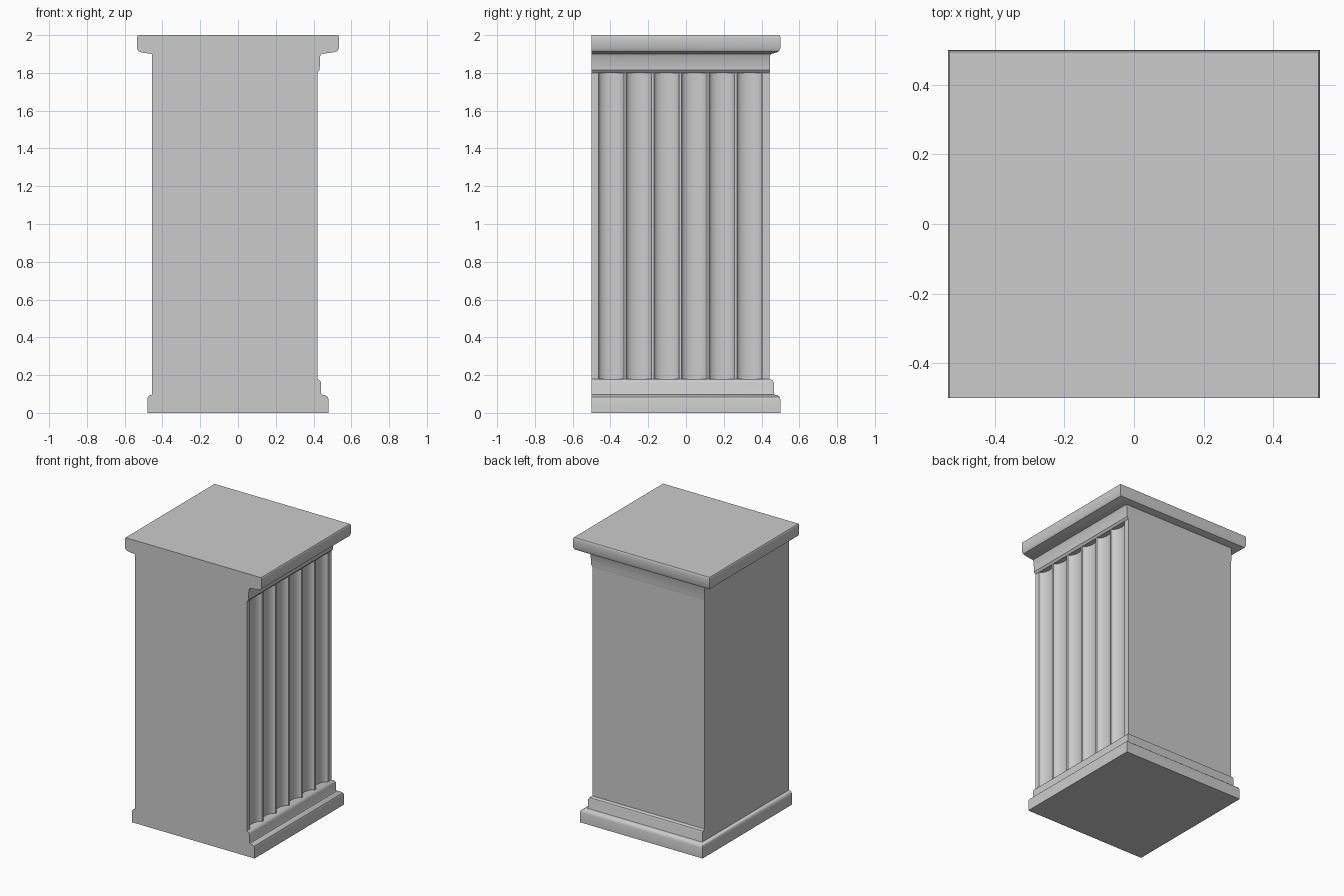
import bpy, bmesh, math

cube = bpy.data.objects.get("Cube")
if cube:
    bpy.data.objects.remove(cube, do_unlink=True)

FRONT = -0.5

stone = bpy.data.materials.new("grey_stone")
stone.use_nodes = True
COLOUR = (0.6, 0.6, 0.6, 1)
stone.diffuse_color = COLOUR
stone.node_tree.nodes["Principled BSDF"].inputs["Base Color"].default_value = COLOUR


def loft(name, rings):
    """Skin a stack of matching outlines and close both ends."""
    bm = bmesh.new()
    loops = [[bm.verts.new(p) for p in ring] for ring in rings]
    n = len(loops[0])
    for low, high in zip(loops, loops[1:]):
        for i in range(n):
            j = (i + 1) % n
            bm.faces.new((low[i], low[j], high[j], high[i]))
    bm.faces.new(loops[0][::-1])
    bm.faces.new(loops[-1])
    bmesh.ops.recalc_face_normals(bm, faces=bm.faces)
    mesh = bpy.data.meshes.new(name)
    bm.to_mesh(mesh)
    bm.free()
    mesh.materials.append(stone)
    obj = bpy.data.objects.new(name, mesh)
    bpy.context.collection.objects.link(obj)
    bpy.ops.object.select_all(action="DESELECT")
    obj.select_set(True)
    bpy.context.view_layer.objects.active = obj
    bpy.ops.object.shade_smooth_by_angle(angle=math.radians(35))
    return obj


def moulding(name, profile):
    """Profile rows are height, left-hand x, right-hand x, back y; the front stays flat."""
    loft(name, [[(x0, FRONT, z), (x1, FRONT, z), (x1, y, z), (x0, y, z)]
                for z, x0, x1, y in profile])


# Stepped base with rounded shoulders
moulding("base", [
    (0, -.48, .48, .5), (.07, -.48, .48, .5), (.085, -.477, .475, .495),
    (.093, -.47, .462, .485), (.097, -.455, .444, .468), (.105, -.455, .44, .465),
    (.16, -.455, .44, .465), (.172, -.455, .434, .46), (.18, -.455, .42, .445)])

# Neck band and overhanging cap
moulding("neck_band", [
    (1.8, -.455, .42, .443), (1.815, -.455, .432, .445),
    (1.89, -.455, .435, .445), (1.905, -.455, .445, .452)])
moulding("cap", [
    (1.9, -.455, .44, .45), (1.908, -.51, .5, .48), (1.914, -.527, .525, .492),
    (1.93, -.535, .535, .5), (1.985, -.535, .535, .5),
    (1.996, -.533, .533, .498), (2, -.53, .53, .495)])

# Shaft with six concave flutes on one side
FACE, DEPTH, START, PITCH, WIDTH = .42, .035, -.463, .1465, .134
STEPS = 12
outline = [(-.455, FRONT), (FACE, FRONT)]
for flute in range(6):
    y = START + flute * PITCH
    for k in range(STEPS + 1):
        a = math.pi * k / STEPS
        outline.append((FACE - DEPTH * math.sin(a),
                        y + WIDTH * (1 - math.cos(a)) / 2))
outline += [(FACE, .443), (-.455, .443)]
loft("fluted_shaft", [[(x, y, z) for x, y in outline] for z in (.178, 1.802)])
